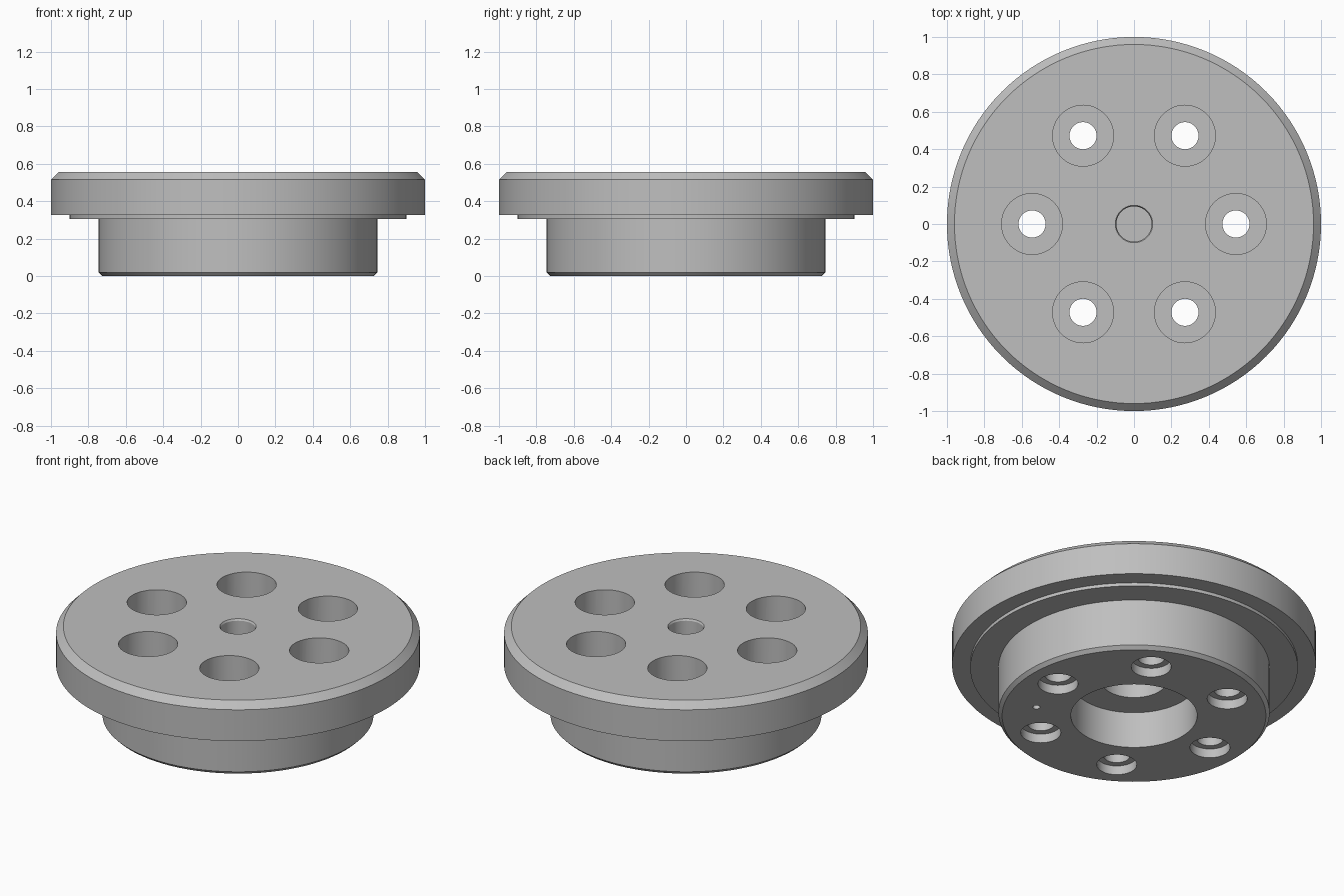
import bpy
import bmesh
from math import cos, sin, pi, radians

if "Cube" in bpy.data.objects:
    bpy.data.objects.remove(bpy.data.objects["Cube"], do_unlink=True)

steel = bpy.data.materials.new("plain grey steel")
steel.use_nodes = True
GREY = (0.52, 0.52, 0.52, 1)
steel.diffuse_color = GREY
steel.node_tree.nodes["Principled BSDF"].inputs["Base Color"].default_value = GREY


def lathe(name, profile, segments, x=0, y=0):
    """Revolve a profile of (radius, z) points, both ends on the axis."""
    bm = bmesh.new()
    rings = []
    for r, z in profile:
        if r == 0:
            rings.append([bm.verts.new((x, y, z))])
        else:
            rings.append([bm.verts.new((x + r * cos(2 * pi * i / segments),
                                        y + r * sin(2 * pi * i / segments), z))
                          for i in range(segments)])
    for low, high in zip(rings, rings[1:]):
        for i in range(segments):
            j = (i + 1) % segments
            if len(low) == 1:
                bm.faces.new((low[0], high[j], high[i]))
            elif len(high) == 1:
                bm.faces.new((low[i], low[j], high[0]))
            else:
                bm.faces.new((low[i], low[j], high[j], high[i]))
    bmesh.ops.recalc_face_normals(bm, faces=bm.faces)
    mesh = bpy.data.meshes.new(name)
    bm.to_mesh(mesh)
    bm.free()
    mesh.materials.append(steel)
    obj = bpy.data.objects.new(name, mesh)
    bpy.context.collection.objects.link(obj)
    return obj


# Body: stepped bore, chamfered hub, thin seat ring, chamfered flange, centre hole
body = lathe("flanged_hub", [
    (0, 0.36), (0.18, 0.36), (0.18, 0.22), (0.347, 0.22), (0.347, 0),
    (0.725, 0), (0.745, 0.02), (0.745, 0.305),
    (0.9, 0.305), (0.9, 0.325),
    (1, 0.325), (1, 0.515), (0.96, 0.555),
    (0.1, 0.555), (0.094, 0.545), (0.094, 0.43), (0, 0.43)], 128)

# Six stepped bolt holes: bottom recess, through hole, deep top counterbore
PITCH = 0.545
cutters = []
for k in range(6):
    a = radians(60 * k)
    cutters.append(lathe("bolt_hole_cutter", [
        (0, -0.1), (0.11, -0.1), (0.11, 0.055), (0.0725, 0.055),
        (0.0725, 0.22), (0.163, 0.22), (0.163, 0.7), (0, 0.7)],
        48, PITCH * cos(a), PITCH * sin(a)))

# Small blind pin hole in the underside
a = radians(-30)
cutters.append(lathe("pin_hole_cutter", [
    (0, -0.1), (0.02, -0.1), (0.02, 0.08), (0, 0.08)],
    24, PITCH * cos(a), PITCH * sin(a)))

# Cut the holes and drop the cutters
bpy.ops.object.select_all(action="DESELECT")
bpy.context.view_layer.objects.active = body
body.select_set(True)
for cutter in cutters:
    cutter.hide_render = True
    cut = body.modifiers.new("hole", "BOOLEAN")
    cut.operation = "DIFFERENCE"
    cut.solver = "EXACT"
    cut.object = cutter
    bpy.ops.object.modifier_apply(modifier=cut.name)
    bpy.data.objects.remove(cutter, do_unlink=True)

bpy.ops.object.shade_smooth_by_angle(angle=radians(30))
